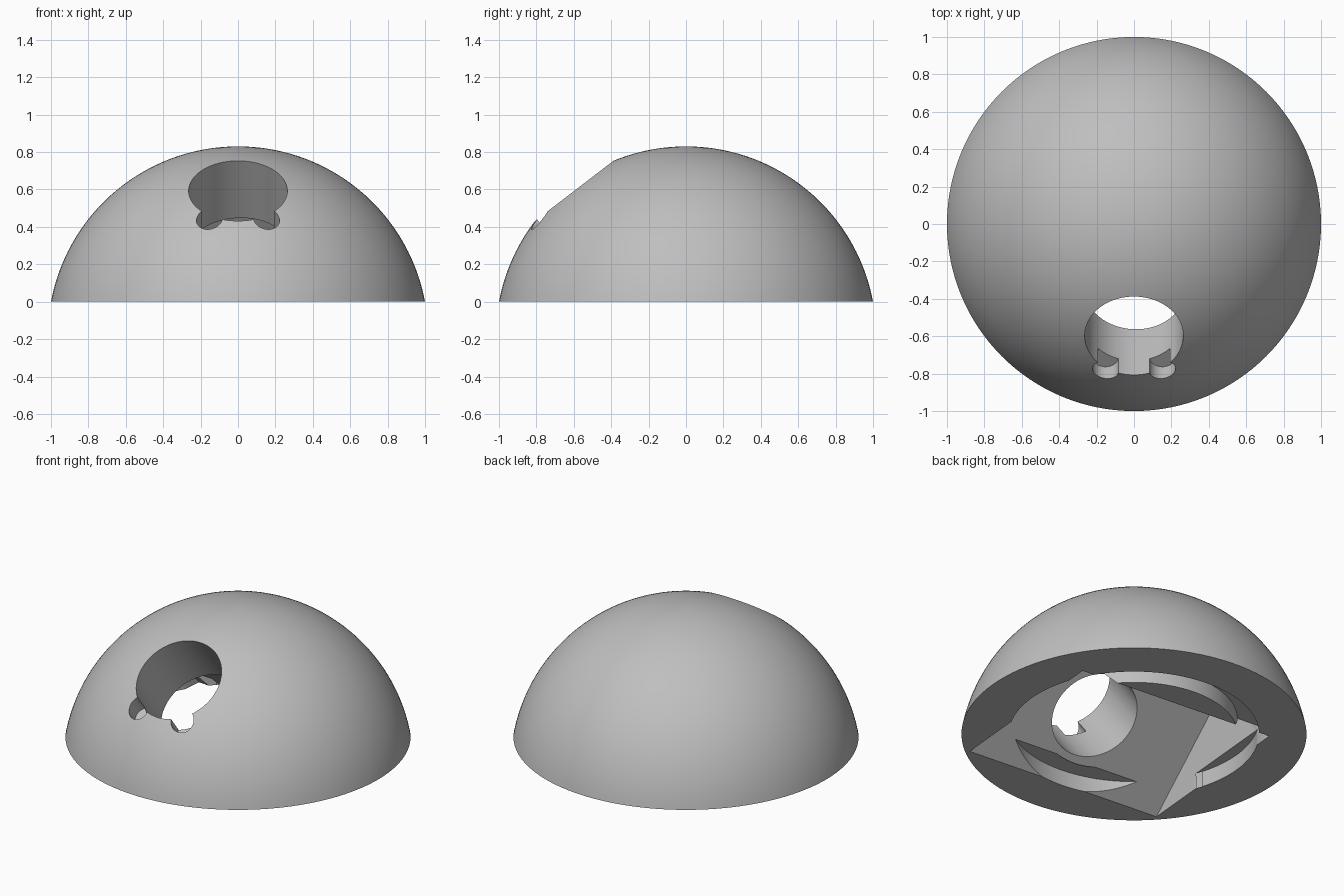
import bpy, bmesh
from math import radians, sin, cos, pi, tau, asin
from mathutils import Vector, Matrix

cube = bpy.data.objects.get("Cube")
if cube:
    bpy.data.objects.remove(cube, do_unlink=True)

SPHERE_Z, SPHERE_R = -0.187, 1.0173
TILT = radians(38)      # lean of the bore towards the front

grey = bpy.data.materials.new("plain_grey")
grey.use_nodes = True
grey.diffuse_color = (0.52, 0.52, 0.52, 1)
grey.node_tree.nodes["Principled BSDF"].inputs["Base Color"].default_value = grey.diffuse_color


def finish(bm, name):
    bmesh.ops.remove_doubles(bm, verts=bm.verts, dist=1e-5)
    bmesh.ops.recalc_face_normals(bm, faces=bm.faces)
    mesh = bpy.data.meshes.new(name)
    bm.to_mesh(mesh)
    bm.free()
    mesh.materials.append(grey)
    obj = bpy.data.objects.new(name, mesh)
    bpy.context.collection.objects.link(obj)
    return obj


def lathe(name, profile, steps, closed=False):
    bm = bmesh.new()
    verts = [bm.verts.new((r, 0, z)) for r, z in profile]
    edges = [bm.edges.new(pair) for pair in zip(verts, verts[1:])]
    if closed:
        edges.append(bm.edges.new((verts[-1], verts[0])))
    bmesh.ops.spin(bm, geom=verts + edges, cent=(0, 0, 0), axis=(0, 0, 1),
                   angle=tau, steps=steps, use_merge=True)
    return finish(bm, name)


def bore(name, centre, radius, length, above):
    # cylinder along the leaning axis, reaching `above` outside its centre
    axis = Vector((0, -sin(TILT), cos(TILT)))
    bm = bmesh.new()
    spot = Vector(centre) + axis * (above - length / 2)
    bmesh.ops.create_cone(bm, cap_ends=True, segments=64, radius1=radius,
                          radius2=radius, depth=length,
                          matrix=Matrix.Translation(spot) @ Matrix.Rotation(TILT, 4, "X"))
    return finish(bm, name)


def cut(target, cutter):
    mod = target.modifiers.new("cut", "BOOLEAN")
    mod.operation = "DIFFERENCE"
    mod.solver = "EXACT"
    mod.object = cutter
    bpy.context.view_layer.objects.active = target
    bpy.ops.object.modifier_apply(modifier=mod.name)
    bpy.data.objects.remove(cutter, do_unlink=True)


# Dome: spherical cap with a flat underside
low = asin(-SPHERE_Z / SPHERE_R)
angles = [low + (pi / 2 - low) * i / 40 for i in range(41)]
cap = [(SPHERE_R * cos(a), SPHERE_Z + SPHERE_R * sin(a)) for a in angles]
cap[-1] = (0, cap[-1][1])
dome = lathe("dome", [(0, 0)] + cap, 128)

# Ring groove in the underside
cut(dome, lathe("groove_cutter", [(0.60, -0.1), (0.725, -0.1), (0.725, 0.1), (0.60, 0.1)],
                128, closed=True))

# Tilted box pocket, turned slightly about the vertical
bm = bmesh.new()
side = [(0, -0.1), (0, 0), (0.689, 0.55), (1.14, 0), (1.14, -0.1)]
face = bm.faces.new([bm.verts.new((0, y, z)) for y, z in side])
out = bmesh.ops.extrude_face_region(bm, geom=[face])
bmesh.ops.translate(bm, vec=(1.32, 0, 0),
                    verts=[v for v in out["geom"] if isinstance(v, bmesh.types.BMVert)])
bm.transform(Matrix.Translation((-0.715, -0.65, 0)) @ Matrix.Rotation(radians(-5), 4, "Z"))
cut(dome, finish(bm, "pocket_cutter"))

# Main bore and its two small side notches
cut(dome, bore("bore_cutter", (0, -0.597, 0.592), 0.264, 0.85, 0.2))
for x in (-0.152, 0.152):
    cut(dome, bore("notch_cutter", (x, -0.77, 0.43), 0.07, 0.25, 0.15))

# Smooth shading with sharp cut edges
bpy.ops.object.select_all(action="DESELECT")
dome.select_set(True)
bpy.context.view_layer.objects.active = dome
bpy.ops.object.shade_smooth_by_angle(angle=radians(30))
